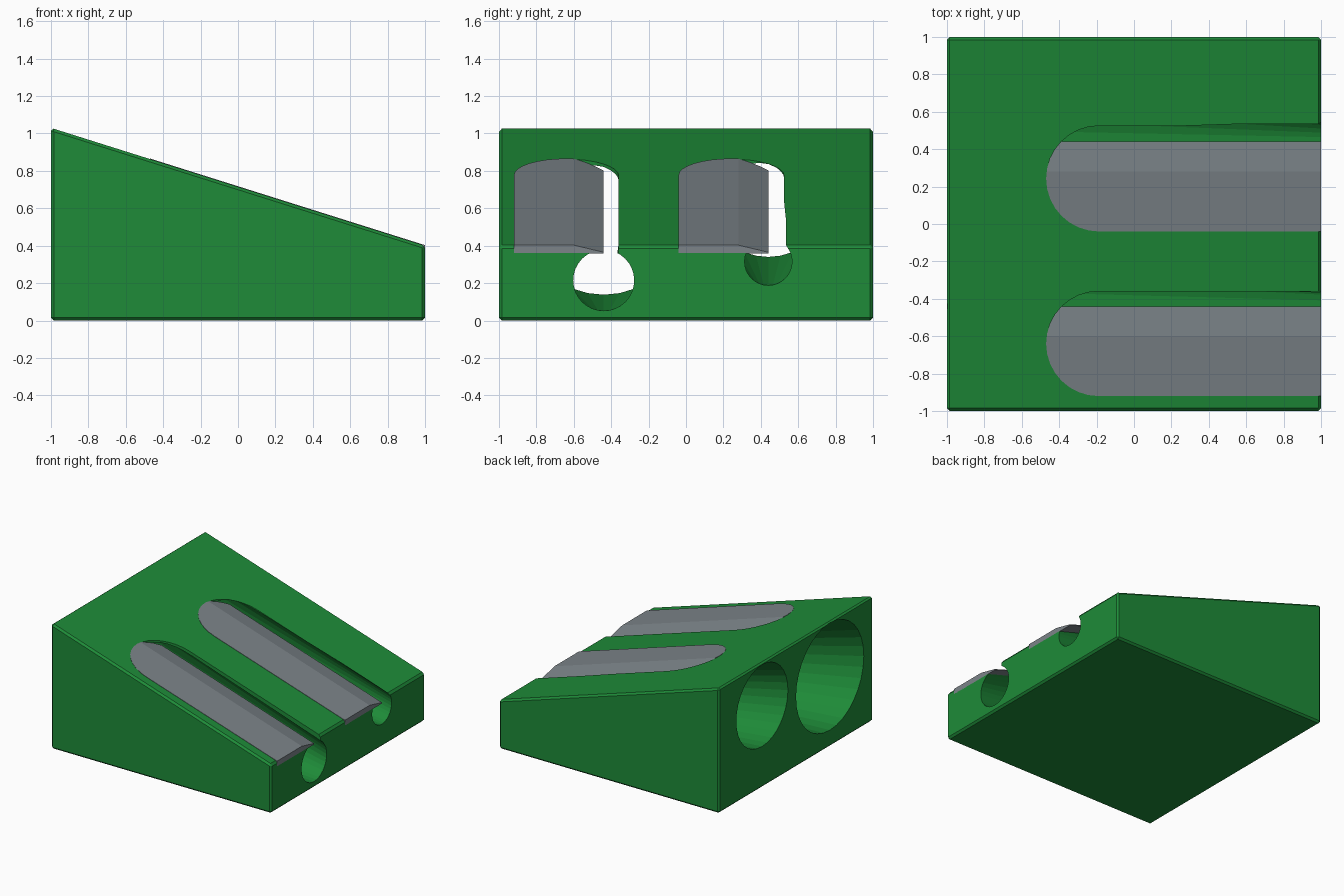
import bpy, bmesh, math
from mathutils import Vector, Matrix

if "Cube" in bpy.data.objects:
    bpy.data.objects.remove(bpy.data.objects["Cube"])


def material(name, color):
    m = bpy.data.materials.new(name)
    m.diffuse_color = color
    m.use_nodes = True
    m.node_tree.nodes["Principled BSDF"].inputs["Base Color"].default_value = m.diffuse_color
    return m


green = material("green_plastic", (0.013, 0.26, 0.04, 1))
steel = material("steel", (0.2, 0.23, 0.25, 1))


def top_z(x):
    return 0.715 - 0.315 * x


def add_object(name, bm, mat):
    bmesh.ops.recalc_face_normals(bm, faces=bm.faces)
    mesh = bpy.data.meshes.new(name)
    bm.to_mesh(mesh)
    bm.free()
    obj = bpy.data.objects.new(name, mesh)
    bpy.context.collection.objects.link(obj)
    mesh.materials.append(mat)
    return obj


def prism(points, direction):
    bm = bmesh.new()
    face = bm.faces.new([bm.verts.new(p) for p in points])
    new = bmesh.ops.extrude_face_region(bm, geom=[face])["geom"]
    verts = [g for g in new if isinstance(g, bmesh.types.BMVert)]
    bmesh.ops.translate(bm, verts=verts, vec=direction)
    return bm


def round_slab(y0, y1, x_end, low, high):
    """Flat slab with a round end at x = -0.47, open end at x_end."""
    r, cy = (y1 - y0) / 2, (y0 + y1) / 2
    pts = [(x_end, y1, low)]
    for i in range(17):
        a = math.pi / 2 + math.pi * i / 16
        pts.append((-0.47 + r + r * math.cos(a), cy + r * math.sin(a), low))
    pts.append((x_end, y0, low))
    return prism(pts, (0, 0, high - low))


def onto_slope(bm):
    for v in bm.verts:
        v.co.z += top_z(v.co.x)


def slice_off(bm, point, normal):
    geom = bm.verts[:] + bm.edges[:] + bm.faces[:]
    bmesh.ops.bisect_plane(bm, geom=geom, plane_co=point, plane_no=normal, clear_outer=True)
    bmesh.ops.holes_fill(bm, edges=[e for e in bm.edges if e.is_boundary])


def cone_hole(start, r0, end, r1):
    """Tapered cutter, with vertical end rings, overshooting both body faces."""
    bm = bmesh.new()
    rings = []
    for t in (-0.05, 1.05):
        c, r = start.lerp(end, t), r0 + (r1 - r0) * t
        rings.append([bm.verts.new(c + Vector((0, r * math.cos(a), r * math.sin(a))))
                      for a in (2 * math.pi * i / 32 for i in range(32))])
        bm.faces.new(rings[-1])
    for i in range(32):
        j = (i + 1) % 32
        bm.faces.new((rings[0][i], rings[0][j], rings[1][j], rings[1][i]))
    return bm


# Wedge body
body = add_object("sharpener_body", prism(
    [(-1, -1, 0), (1, -1, 0), (1, -1, top_z(1)), (-1, -1, top_z(-1))], (0, 2, 0)), green)
bevel = body.modifiers.new("edge_bevel", 'BEVEL')
bevel.width = 0.015
bevel.segments = 1

# Per pencil size: slot y range, blade edge y, back and front hole centre z and radius
sizes = [("large", -0.92, -0.36, -0.44, 0.578, 0.44, 0.215, 0.163),
         ("small", -0.04, 0.525, 0.44, 0.675, 0.335, 0.315, 0.127)]
cutters = []
for name, y0, y1, edge, zb, rb, zf, rf in sizes:
    # Blade recess and tapered pencil hole
    slot = round_slab(y0, y1, 1.2, -0.04, 0.3)
    onto_slope(slot)
    cutters.append(add_object(name + "_slot_cutter", slot, green))
    hole = cone_hole(Vector((-1, edge, zb)), rb, Vector((1, edge, zf)), rf)
    cutters.append(add_object(name + "_hole_cutter", hole, green))
    # Blade with a ground cutting edge
    blade = round_slab(y0, y1, 1.0, -0.043, 0.003)
    slice_off(blade, (0, edge, 0), (0, 1, 0))
    slice_off(blade, (0, edge, -0.035), (0, 0.038, 0.16))
    onto_slope(blade)
    add_object(name + "_blade", blade, steel)

for cutter in cutters:
    cutter.hide_render = True
    mod = body.modifiers.new(cutter.name, 'BOOLEAN')
    mod.operation = 'DIFFERENCE'
    mod.solver = 'EXACT'
    mod.object = cutter

# Bake the cuts and remove the cutters
bpy.context.view_layer.objects.active = body
body.select_set(True)
for mod in list(body.modifiers):
    bpy.ops.object.modifier_apply(modifier=mod.name)
for cutter in cutters:
    bpy.data.objects.remove(cutter)
